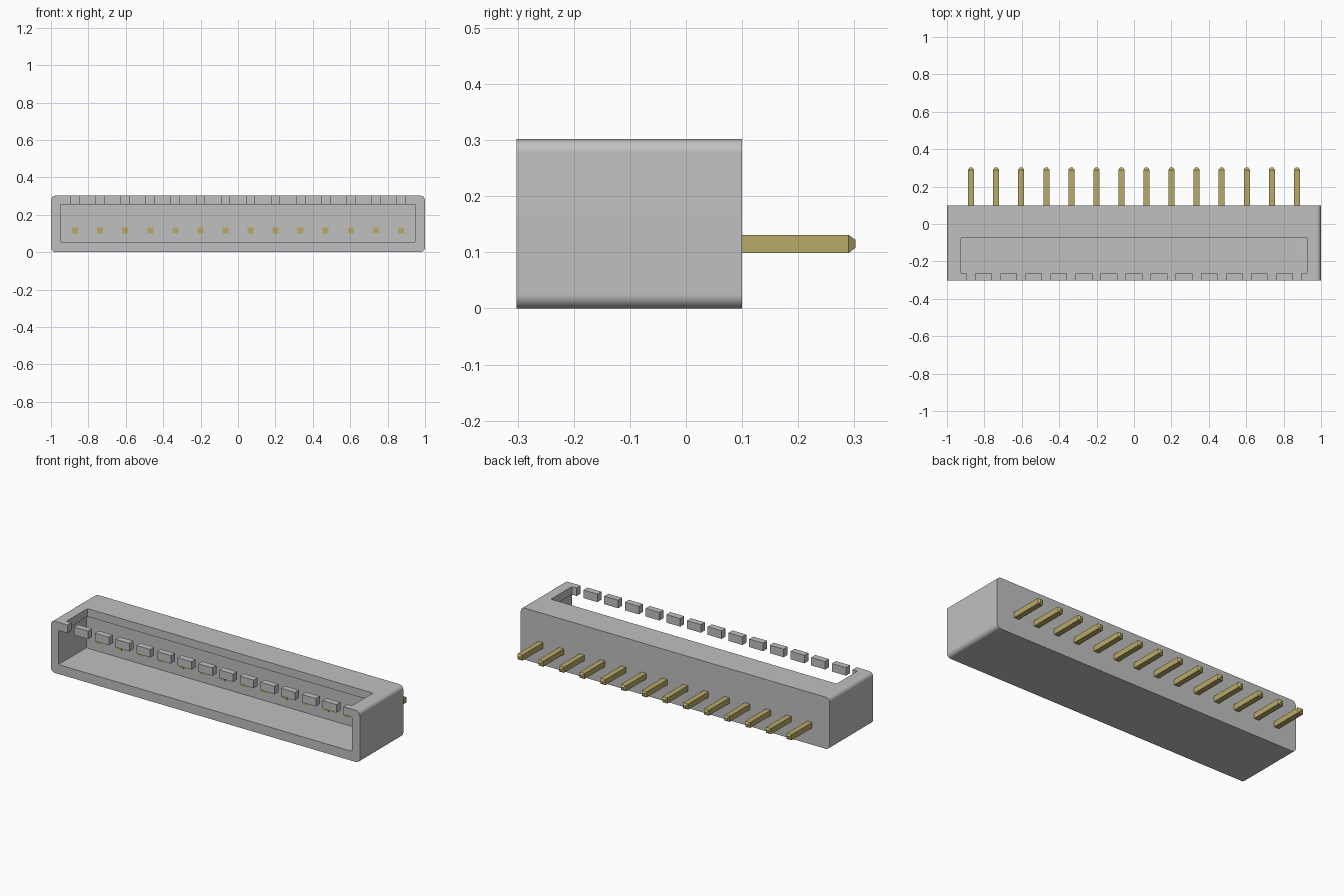
import bpy, bmesh, math
from mathutils import Matrix, Vector

cube = bpy.data.objects.get("Cube")
if cube:
    bpy.data.objects.remove(cube, do_unlink=True)

PINS = 14
PITCH = 0.134
PIN_X = [(i - (PINS - 1) / 2) * PITCH for i in range(PINS)]


def material(name, rgb):
    m = bpy.data.materials.new(name)
    m.use_nodes = True
    m.diffuse_color = (*rgb, 1)
    m.node_tree.nodes["Principled BSDF"].inputs["Base Color"].default_value = (*rgb, 1)
    return m


def add_box(bm, lo, hi):
    lo, hi = Vector(lo), Vector(hi)
    mat = Matrix.Translation((lo + hi) / 2) @ Matrix.Diagonal((*(hi - lo), 1))
    return bmesh.ops.create_cube(bm, size=1, matrix=mat)["verts"]


def round_edges(bm, axis, radius, segments):
    # Round only the edges that run along one axis
    edges = [e for e in bm.edges
             if abs((e.verts[0].co - e.verts[1].co).normalized()[axis]) > 0.9]
    bmesh.ops.bevel(bm, geom=edges, offset=radius, segments=segments,
                    profile=0.5, affect='EDGES')


def make_object(name, bm, mat=None):
    bmesh.ops.recalc_face_normals(bm, faces=bm.faces)
    mesh = bpy.data.meshes.new(name)
    bm.to_mesh(mesh)
    bm.free()
    obj = bpy.data.objects.new(name, mesh)
    bpy.context.collection.objects.link(obj)
    if mat:
        mesh.materials.append(mat)
    return obj


def select_only(obj):
    bpy.ops.object.select_all(action='DESELECT')
    obj.select_set(True)
    bpy.context.view_layer.objects.active = obj


def cut(obj, cutter):
    cutter.hide_render = True
    mod = obj.modifiers.new("cut", 'BOOLEAN')
    mod.operation = 'DIFFERENCE'
    mod.solver = 'EXACT'
    mod.object = cutter
    select_only(obj)
    bpy.ops.object.modifier_apply(modifier=mod.name)
    bpy.data.objects.remove(cutter, do_unlink=True)


grey = material("grey plastic", (0.53, 0.53, 0.53))
gold = material("gold metal", (0.48, 0.40, 0.14))

# Housing shell with rounded long edges
bm = bmesh.new()
add_box(bm, (-1, -0.302, 0), (1, 0.1, 0.302))
round_edges(bm, 1, 0.025, 6)
housing = make_object("housing", bm, grey)

# Front cavity
bm = bmesh.new()
add_box(bm, (-0.95, -0.5, 0.055), (0.95, -0.045, 0.255))
round_edges(bm, 1, 0.006, 2)
cut(housing, make_object("cavity_cutter", bm))

# Window in the top wall
bm = bmesh.new()
add_box(bm, (-0.924, -0.265, 0.2), (0.924, -0.072, 0.4))
round_edges(bm, 2, 0.006, 2)
cut(housing, make_object("window_cutter", bm))

# Notches over each pin that split the front rail into blocks
bm = bmesh.new()
for x in PIN_X:
    add_box(bm, (x - 0.022, -0.4, 0.2), (x + 0.022, -0.25, 0.4))
cut(housing, make_object("notch_cutter", bm))

select_only(housing)
bpy.ops.object.shade_smooth_by_angle(angle=math.radians(30))
weighted = housing.modifiers.new("flat_faces", 'WEIGHTED_NORMAL')
weighted.keep_sharp = True

# Square contact pins with tapered tips
HALF = 0.016
for i, x in enumerate(PIN_X):
    bm = bmesh.new()
    add_box(bm, (x - HALF, -0.046, 0.115 - HALF), (x + HALF, 0.29, 0.115 + HALF))
    bm.faces.ensure_lookup_table()
    tip = max(bm.faces, key=lambda f: f.calc_center_median().y)
    face = bmesh.ops.extrude_discrete_faces(bm, faces=[tip])["faces"][0]
    centre = face.calc_center_median()
    for v in face.verts:
        v.co = centre + (v.co - centre) * 0.45 + Vector((0, 0.012, 0))
    make_object(f"pin_{i + 1}", bm, gold)
